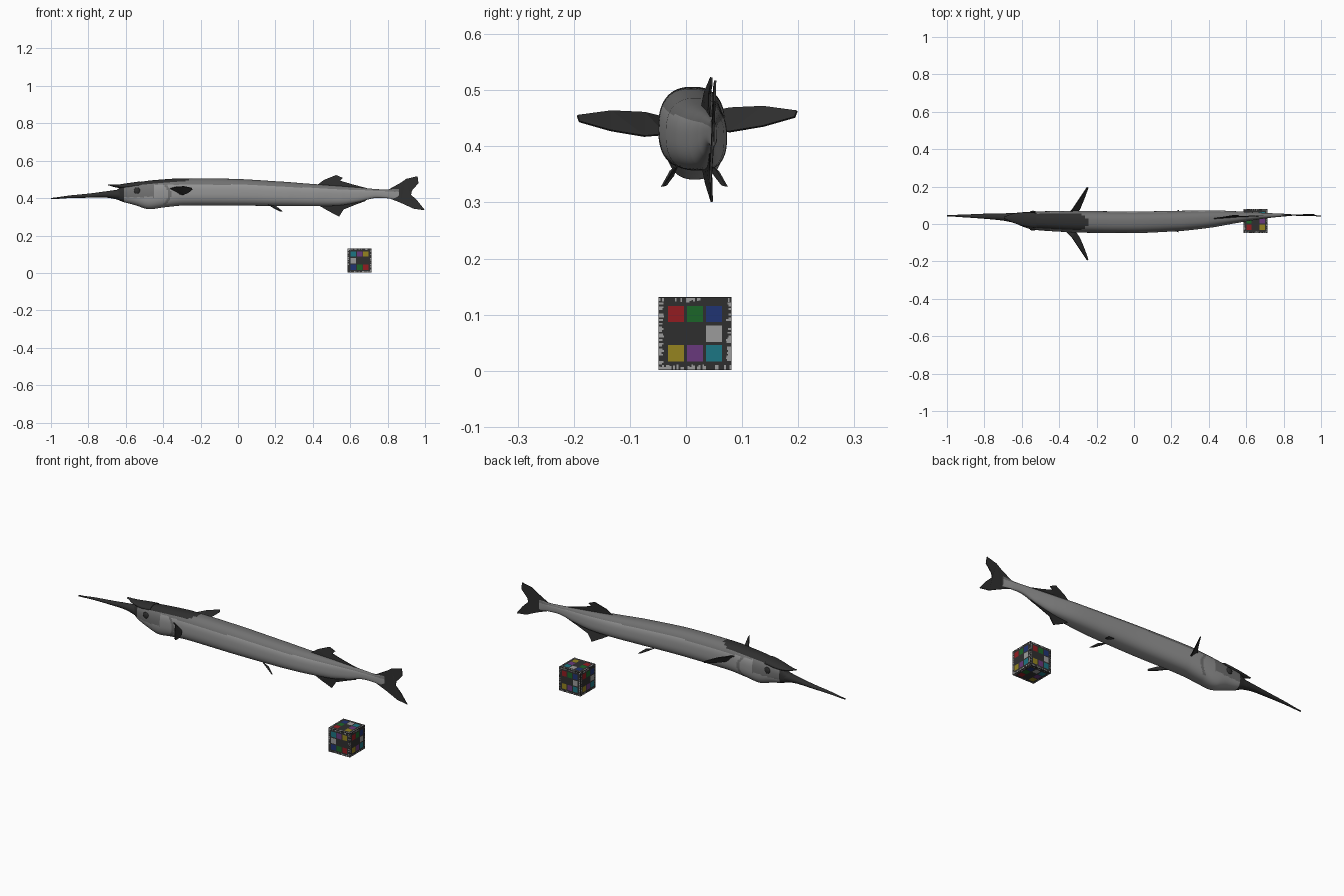
import bpy, bmesh, math, random
from mathutils import Vector

if "Cube" in bpy.data.objects:
    bpy.data.objects.remove(bpy.data.objects["Cube"])

random.seed(4)


def material(name, r, g, b):
    m = bpy.data.materials.new(name)
    m.diffuse_color = (r, g, b, 1)
    m.use_nodes = True
    m.node_tree.nodes["Principled BSDF"].inputs["Base Color"].default_value = m.diffuse_color
    return m


DARK = material("charcoal", 0.028, 0.028, 0.028)
BACK = material("mid grey", 0.165, 0.165, 0.165)
SIDE = material("pale grey", 0.30, 0.30, 0.30)
CHIP = material("card white", 0.33, 0.33, 0.33)
RED = material("red", 0.29, 0.012, 0.015)
GREEN = material("green", 0.011, 0.13, 0.022)
BLUE = material("blue", 0.014, 0.033, 0.17)
YELLOW = material("yellow", 0.30, 0.23, 0.014)
PURPLE = material("purple", 0.14, 0.04, 0.20)
TEAL = material("teal", 0.012, 0.18, 0.23)


def finish(name, bm, mats, smooth=False):
    me = bpy.data.meshes.new(name)
    bm.to_mesh(me)
    bm.free()
    for m in mats:
        me.materials.append(m)
    ob = bpy.data.objects.new(name, me)
    bpy.context.collection.objects.link(ob)
    if smooth:
        bpy.context.view_layer.objects.active = ob
        ob.select_set(True)
        bpy.ops.object.shade_smooth_by_angle(angle=math.radians(45))
        ob.select_set(False)
    return ob


def smooth_rows(rows, n):
    """Catmull-Rom refinement of cross-section rows."""
    out = []
    for i in range(len(rows) - 1):
        a, b, c, d = rows[max(i - 1, 0)], rows[i], rows[i + 1], rows[min(i + 2, len(rows) - 1)]
        for k in range(n):
            t = k / n
            row = [q + (r - q) * t if j == 0 else
                   q + 0.5 * t * (r - p + t * (2 * p - 5 * q + 4 * r - s + t * (3 * (q - r) + s - p)))
                   for j, (p, q, r, s) in enumerate(zip(a, b, c, d))]
            out.append(row)
    return out + [list(rows[-1])]


def loft(name, rows, mats, rule=None, n=8, seg=40, power=2.5):
    """Skin rounded rings given as x, y min, y max, z min, z max."""
    bm = bmesh.new()
    rings = []
    for x, y0, y1, z0, z1 in smooth_rows(rows, n):
        ring = []
        for k in range(seg):
            a = 2 * math.pi * k / seg
            c, s = math.cos(a), math.sin(a)
            y = (y0 + y1) / 2 + (y1 - y0) / 2 * math.copysign(abs(c) ** (2 / power), c)
            z = (z0 + z1) / 2 + (z1 - z0) / 2 * math.copysign(abs(s) ** (2 / power), s)
            ring.append(bm.verts.new((x, y, z)))
        rings.append(ring)
    for r, q in zip(rings, rings[1:]):
        for k in range(seg):
            bm.faces.new((r[k], r[(k + 1) % seg], q[(k + 1) % seg], q[k]))
    bm.faces.new(rings[0])
    bm.faces.new(rings[-1])
    bmesh.ops.recalc_face_normals(bm, faces=bm.faces)
    if rule:
        for f in bm.faces:
            f.material_index = rule(f.calc_center_median())
    return finish(name, bm, mats, True)


def fin(name, pts, mat=DARK, thick=0.004):
    bm = bmesh.new()
    f = bm.faces.new([bm.verts.new(p) for p in pts])
    bmesh.ops.triangulate(bm, faces=[f])
    ob = finish(name, bm, [mat])
    mod = ob.modifiers.new("thickness", "SOLIDIFY")
    mod.thickness, mod.offset = thick, 0
    return ob


# Body: dark crown and snout, grey cheek and back, pale flanks and belly
def body_colour(p):
    if p.x < -0.61:
        return 0
    if p.x < -0.245 - 20 * (p.y - 0.01) ** 2 and p.z > 0.472 + 0.02 * max(0, (p.x + 0.5) / 0.25):
        return 0
    if p.x < -0.45 and p.z > 0.405:
        return 1
    # gill cover edge
    if abs(p.x + 0.365 + 10 * (p.z - 0.42) ** 2) < 0.008 and p.z > 0.365:
        return 1
    return 1 if p.z > 0.472 - 0.045 * max(0, p.x) else 2


loft("body", [
    (-0.66, 0.020, 0.056, 0.396, 0.438), (-0.61, -0.008, 0.062, 0.378, 0.470),
    (-0.55, -0.028, 0.065, 0.362, 0.482), (-0.48, -0.036, 0.068, 0.341, 0.493),
    (-0.40, -0.041, 0.070, 0.350, 0.500), (-0.30, -0.046, 0.070, 0.360, 0.506),
    (0.00, -0.049, 0.067, 0.360, 0.502), (0.27, -0.036, 0.071, 0.357, 0.486),
    (0.42, -0.018, 0.073, 0.357, 0.474), (0.55, 0.005, 0.068, 0.362, 0.464),
    (0.65, 0.022, 0.062, 0.380, 0.456), (0.73, 0.033, 0.058, 0.400, 0.449),
    (0.80, 0.040, 0.055, 0.399, 0.446), (0.86, 0.045, 0.051, 0.393, 0.453)],
    [DARK, BACK, SIDE], body_colour, n=16, seg=80)

# Long lower jaw and short pointed upper jaw
loft("lower_jaw", [
    (-1.00, 0.041, 0.048, 0.394, 0.401), (-0.90, 0.035, 0.051, 0.400, 0.414),
    (-0.80, 0.028, 0.055, 0.402, 0.424), (-0.70, 0.018, 0.057, 0.402, 0.437),
    (-0.60, 0.000, 0.060, 0.385, 0.450)], [DARK], seg=20, power=2)
loft("upper_jaw", [
    (-0.695, 0.028, 0.040, 0.468, 0.474), (-0.65, 0.008, 0.055, 0.456, 0.472),
    (-0.59, -0.012, 0.062, 0.450, 0.480), (-0.52, -0.022, 0.060, 0.455, 0.489)],
    [DARK], seg=20, power=2)

# Eyes on both sides of the head
for side, y in (("near", -0.029), ("far", 0.065)):
    bm = bmesh.new()
    bmesh.ops.create_uvsphere(bm, u_segments=20, v_segments=12, radius=0.017)
    for v in bm.verts:
        v.co = Vector((v.co.x - 0.54, v.co.y * 0.35 + y, v.co.z + 0.44))
    finish("eye_" + side, bm, [DARK], True)

# Side fins, mirrored about the body centre line
for side, s, dz in (("near", -1, -0.004), ("far", 1, 0.004)):
    yc = 0.008 if s > 0 else -0.004
    fin("pectoral_fin_" + side, [(x, yc + s * y, z + dz) for x, y, z in (
        (-0.365, 0.034, 0.455), (-0.33, 0.07, 0.464), (-0.29, 0.13, 0.467), (-0.25, 0.19, 0.459),
        (-0.245, 0.186, 0.448), (-0.265, 0.13, 0.432), (-0.29, 0.07, 0.422), (-0.315, 0.034, 0.425))])
    fin("pelvic_fin_" + side, [(x, 0.015 + s * y, z) for x, y, z in (
        (0.16, 0.030, 0.366), (0.205, 0.042, 0.356), (0.24, 0.058, 0.328),
        (0.225, 0.050, 0.330), (0.19, 0.036, 0.348))])

# Dorsal, anal and tail fins
fin("dorsal_fin", [(0.42, 0.028, 0.468), (0.46, 0.034, 0.497), (0.525, 0.045, 0.523), (0.56, 0.045, 0.508),
                   (0.545, 0.042, 0.493), (0.61, 0.042, 0.474), (0.70, 0.045, 0.450), (0.55, 0.037, 0.455)])
fin("anal_fin", [(0.43, 0.030, 0.362), (0.48, 0.036, 0.333), (0.54, 0.046, 0.301), (0.565, 0.045, 0.340),
                 (0.62, 0.044, 0.362), (0.69, 0.044, 0.388), (0.55, 0.038, 0.372)])
fin("tail_fin", [(0.80, 0.048, 0.443), (0.87, 0.049, 0.482), (0.90, 0.050, 0.503), (0.96, 0.052, 0.517),
                 (0.965, 0.051, 0.480), (0.93, 0.049, 0.440), (0.925, 0.048, 0.418), (0.96, 0.046, 0.385),
                 (1.00, 0.043, 0.335), (0.94, 0.044, 0.343), (0.87, 0.046, 0.375), (0.80, 0.048, 0.402)])

# Colour reference cube
H = 0.065
CENTRE = Vector((0.65, 0.016, 0.066))
bm = bmesh.new()
bmesh.ops.create_cube(bm, size=2 * H)
bmesh.ops.translate(bm, vec=CENTRE, verts=bm.verts)
finish("reference_cube", bm, [DARK])

# Colour patches and speckled border on each cube face
PATCHES = [(-1, 1, 1), (0, 1, 2), (1, 1, 3), (1, 0, 0), (-1, -1, 4), (0, -1, 5), (1, -1, 6)]
X, Y, Z = Vector((1, 0, 0)), Vector((0, 1, 0)), Vector((0, 0, 1))
bm = bmesh.new()


def patch(u, v, cu, cv, w, h, idx):
    base = CENTRE + u.cross(v) * (H + 0.001)
    f = bm.faces.new([bm.verts.new(base + u * (cu + a * w / 2) + v * (cv + b * h / 2))
                      for a, b in ((-1, -1), (1, -1), (1, 1), (-1, 1))])
    f.material_index = idx


for u, v in ((Y, Z), (-X, -Z), (Y, -X), (-Y, Z), (-X, Z), (Y, X)):
    for i, j, idx in PATCHES:
        patch(u, v, i * 0.034, j * 0.035, 0.029, 0.029, idx)
    step = 2 * H / 40
    for k in range(40):
        t = -H + step * (k + 0.5)
        for e in (-1, 1):
            w = random.uniform(0.004, 0.009)
            if random.random() < 0.5:
                patch(u, v, t, e * (H - 0.001 - w / 2), step, w, 0)
            if abs(t) < H - 0.01 and random.random() < 0.5:
                patch(u, v, e * (H - 0.001 - w / 2), t, w, step, 0)
finish("cube_patches", bm, [CHIP, RED, GREEN, BLUE, YELLOW, PURPLE, TEAL])
